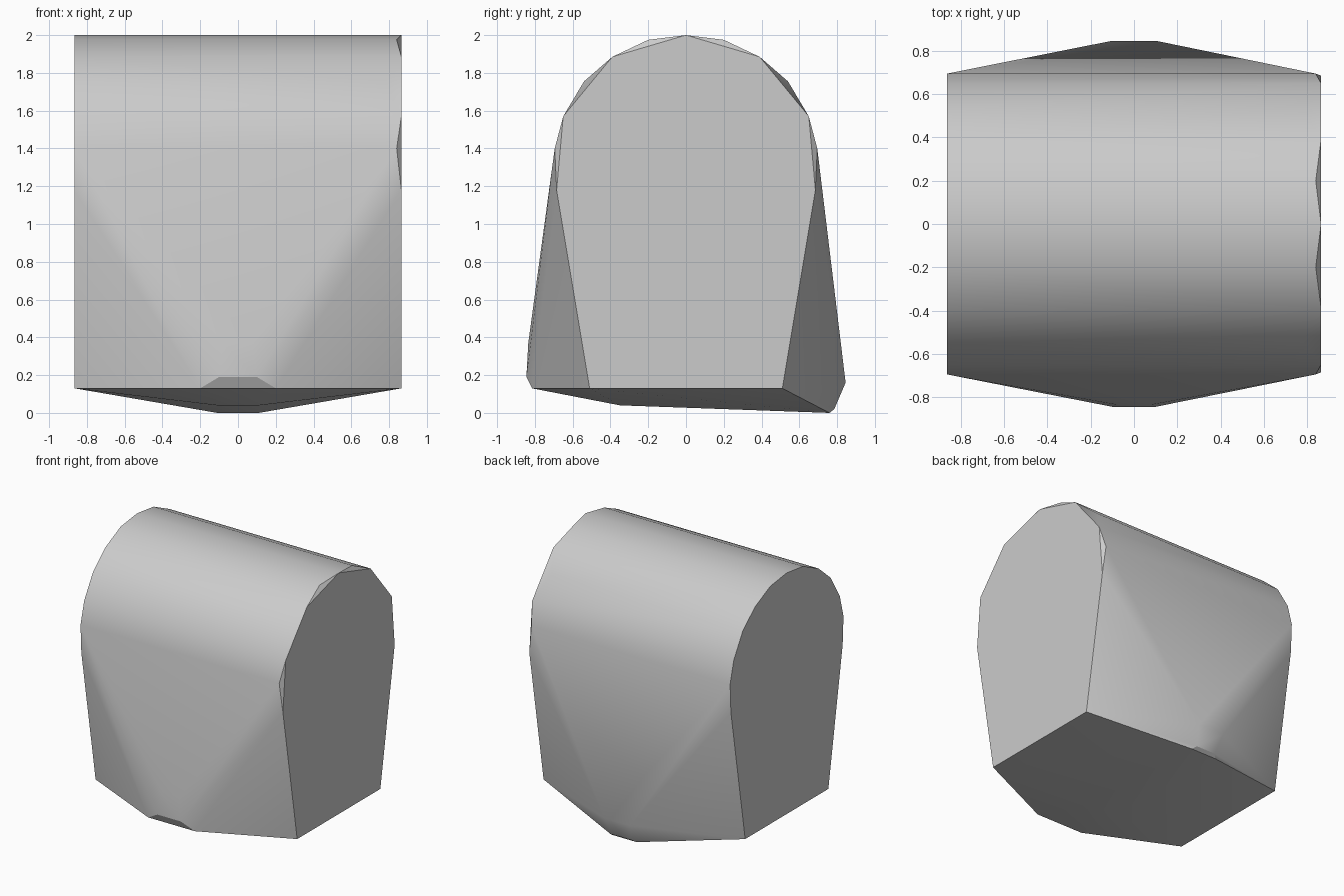
import bpy
import bmesh
import math

cube = bpy.data.objects.get("Cube")
if cube:
    bpy.data.objects.remove(cube, do_unlink=True)

grey = bpy.data.materials.new("plain grey")
grey.use_nodes = True
colour = (0.6, 0.6, 0.6, 1)
grey.diffuse_color = colour
grey.node_tree.nodes["Principled BSDF"].inputs["Base Color"].default_value = colour

END = 0.865

# Arch half profile: y, z, x reached on the chamfered end
arch = [(0, 2, END), (0.2, 1.975, 0.84), (0.39, 1.885, END), (0.54, 1.755, 0.78),
        (0.65, 1.57, END), (0.695, 1.4, 0.84), (0.685, 1.18, END), (0.51, 0.13, END)]
points = []
for y, z, reach in arch:
    for side in (-1, 1):
        points += [(-END, side * y, z), (reach, side * y, z)]

# Bulging lower front and back, and the sloping keel: half width, y, z
belly = [(0.08, -0.835, 0.37), (0.1, -0.845, 0.19), (0.2, -0.815, 0.13),
         (0.11, -0.35, 0.04), (0.11, 0.76, 0), (0.08, 0.785, 0.02),
         (0.11, 0.845, 0.16), (0.08, 0.82, 0.37)]
for x, y, z in belly:
    points += [(-x, y, z), (x, y, z)]

# Wrap the sections in one solid shell
bm = bmesh.new()
for p in points:
    bm.verts.new(p)
bmesh.ops.remove_doubles(bm, verts=bm.verts, dist=0.001)
hull = bmesh.ops.convex_hull(bm, input=bm.verts)
loose = [v for v in bm.verts if not v.link_faces]
bmesh.ops.delete(bm, geom=loose, context="VERTS")
bmesh.ops.dissolve_limit(bm, angle_limit=math.radians(0.5),
                         verts=bm.verts, edges=bm.edges)
bmesh.ops.recalc_face_normals(bm, faces=bm.faces)

mesh = bpy.data.meshes.new("arched_block")
bm.to_mesh(mesh)
bm.free()
mesh.materials.append(grey)
block = bpy.data.objects.new("arched_block", mesh)
bpy.context.collection.objects.link(block)

# Soft arch, crisp end caps
bpy.ops.object.select_all(action="DESELECT")
block.select_set(True)
bpy.context.view_layer.objects.active = block
bpy.ops.object.shade_smooth_by_angle(angle=math.radians(24))
